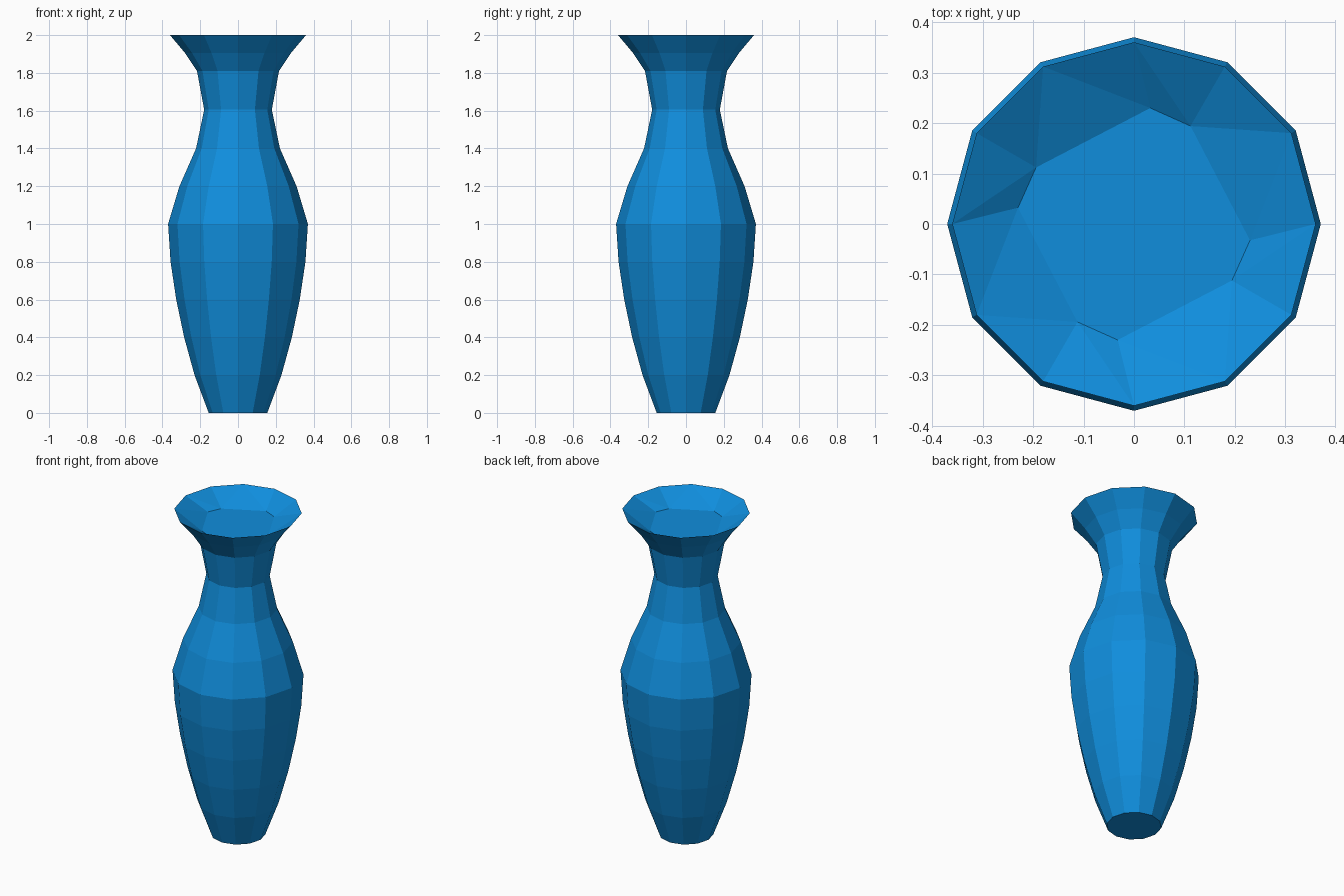
import bpy, bmesh
from math import sin, cos, radians

if "Cube" in bpy.data.objects:
    bpy.data.objects.remove(bpy.data.objects["Cube"])

SIDES = 12
# (radius, height) of each ring, foot to lip
PROFILE = [(0.155, 0), (0.23, 0.2), (0.285, 0.4), (0.327, 0.6), (0.357, 0.8),
           (0.37, 1.0), (0.31, 1.2), (0.222, 1.4), (0.179, 1.605),
           (0.217, 1.81), (0.28, 1.905), (0.36, 2.0)]
FLOOR_Z = 1.92

bm = bmesh.new()


def point(r, deg, z):
    a = radians(deg)
    return bm.verts.new((r * cos(a), r * sin(a), z))


# Outer body
rings = [[point(r, 30 * i, z) for i in range(SIDES)] for r, z in PROFILE]
for low, high in zip(rings, rings[1:]):
    for i in range(SIDES):
        j = (i + 1) % SIDES
        bm.faces.new((low[i], low[j], high[j], high[i]))
bm.faces.new(rings[0][::-1])

# Shallow dished mouth: eight-sided floor joined to the twelve-sided lip
rim = rings[-1]
floor = []
for q in range(4):
    floor += [point(0.224, 60 + 90 * q, FLOOR_Z), point(0.232, 82 + 90 * q, FLOOR_Z)]
bm.faces.new(floor)
for q in range(4):
    a, b, a2 = floor[2 * q], floor[2 * q + 1], floor[(2 * q + 2) % 8]
    r60, r90, r120, r150 = (rim[(2 + 3 * q + k) % SIDES] for k in range(4))
    for tri in ((a, r60, r90), (a, r90, b), (b, r90, r120), (b, r120, a2), (a2, r120, r150)):
        bm.faces.new(tri)
bmesh.ops.recalc_face_normals(bm, faces=bm.faces)

mesh = bpy.data.meshes.new("vase")
bm.to_mesh(mesh)
bm.free()
vase = bpy.data.objects.new("vase", mesh)
bpy.context.collection.objects.link(vase)

# Blue glaze
glaze = bpy.data.materials.new("blue_glaze")
glaze.diffuse_color = (0.005, 0.27, 0.72, 1)
glaze.use_nodes = True
glaze.node_tree.nodes["Principled BSDF"].inputs["Base Color"].default_value = glaze.diffuse_color
mesh.materials.append(glaze)
